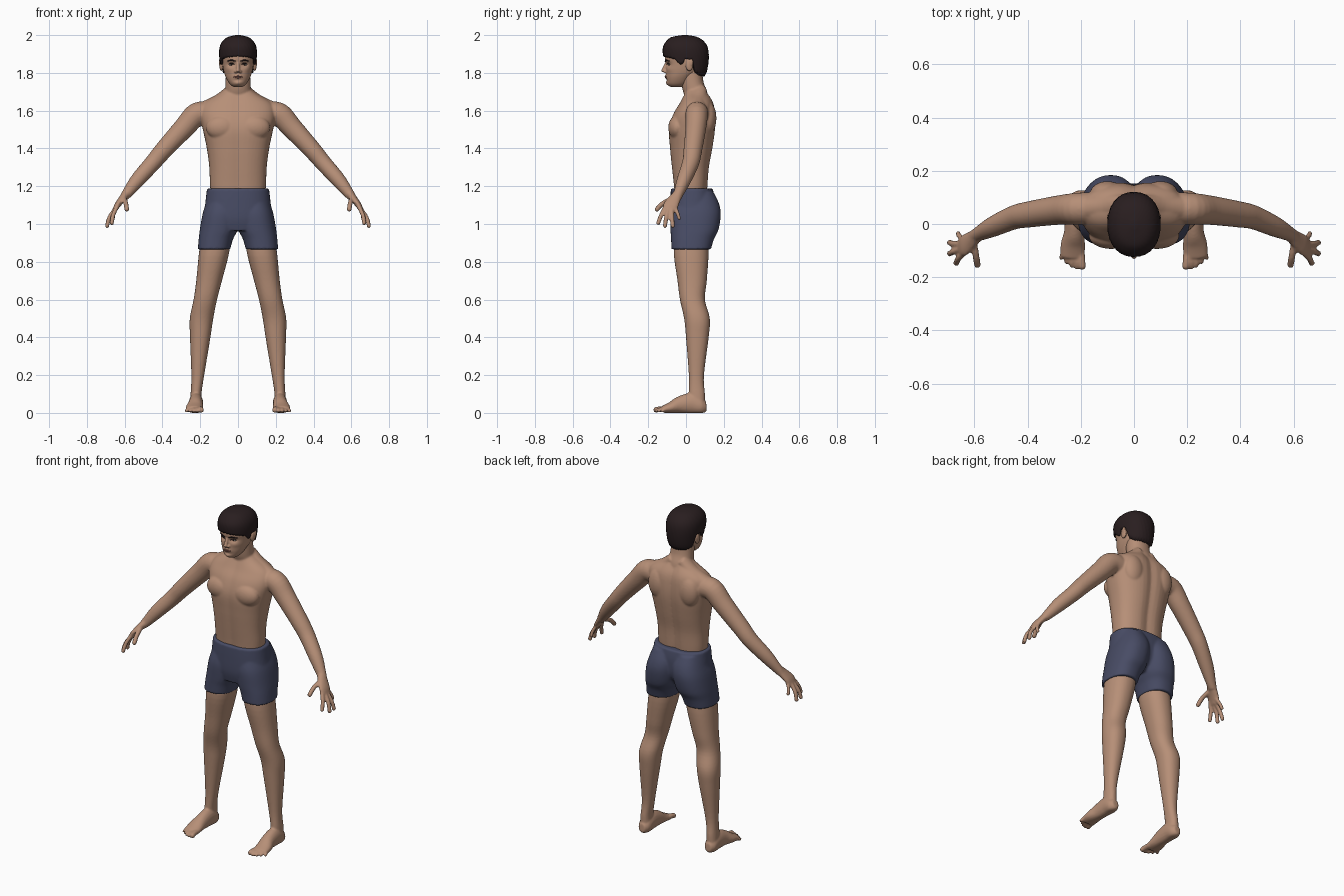
import bpy, bmesh
from math import sin, cos, pi, exp, copysign
from mathutils import Vector, Matrix
from mathutils.bvhtree import BVHTree

if "Cube" in bpy.data.objects:
    bpy.data.objects.remove(bpy.data.objects["Cube"], do_unlink=True)


def material(name, r, g, b):
    mat = bpy.data.materials.new(name)
    mat.use_nodes = True
    mat.diffuse_color = (r, g, b, 1)
    shader = next(n for n in mat.node_tree.nodes if n.type == 'BSDF_PRINCIPLED')
    shader.inputs["Base Color"].default_value = (r, g, b, 1)
    shader.inputs["Roughness"].default_value = .7
    return mat


skin_tone = material("skin", .47, .275, .185)
lip_tone = material("lips", .3, .13, .1)
shorts_blue = material("shorts_blue", .065, .072, .13)
hair_brown = material("hair_brown", .022, .013, .014)
eye_white = material("eye_white", .5, .45, .4)
iris_dark = material("iris_dark", .02, .012, .01)


def spline(rows, steps=5):
    """Smooth curve through rows of numbers."""
    rows = [Vector(r) for r in rows]
    ext = [rows[0]] + rows + [rows[-1]]
    out = []
    for a, b, c, d in zip(ext, ext[1:], ext[2:], ext[3:]):
        for k in range(steps):
            t = k / steps
            out.append(b + (c - a) * (t / 2) + (a * 2 - b * 5 + c * 4 - d) * (t * t / 2)
                       + (b * 3 - a - c * 3 + d) * (t ** 3 / 2))
    return out + [rows[-1]]


def loft(bm, rings):
    """Closed skin through equal rings of points."""
    vs = [[bm.verts.new(p) for p in ring] for ring in rings]
    for a, b in zip(vs, vs[1:]):
        for i in range(len(a)):
            bm.faces.new((a[i - 1], a[i], b[i], b[i - 1]))
    bm.faces.new(vs[0])
    bm.faces.new(vs[-1])
    return [v for ring in vs for v in ring]


def rounded(a, power):
    c, s = cos(a), sin(a)
    return copysign(abs(c) ** (2 / power), c), copysign(abs(s) ** (2 / power), s)


def layers(bm, rows, side=1, power=2.2, n=48):
    """Upright volume: rows of height, centre x, half width, front y, back y."""
    rings = []
    for z, cx, hx, y0, y1 in spline(rows):
        ring = []
        for i in range(n):
            c, s = rounded(2 * pi * i / n, power)
            ring.append((side * cx + hx * c, (y0 + y1) / 2 + (y1 - y0) / 2 * s, z))
        rings.append(ring)
    return loft(bm, rings)


def limb(bm, rows, ref, side=1, n=20):
    """Tube along a path: rows of x, y, z, radius along ref, radius across it."""
    pts = spline(rows)
    rings = []
    for i, p in enumerate(pts):
        along = (pts[min(i + 1, len(pts) - 1)] - pts[max(i - 1, 0)]).to_3d()
        along = Vector(along[:3]).normalized()
        u = Vector(ref)
        u = (u - along * u.dot(along)).normalized()
        v = along.cross(u)
        ring = []
        for k in range(n):
            a = 2 * pi * k / n
            q = Vector(p[:3]) + u * (p[3] * cos(a)) + v * (p[4] * sin(a))
            ring.append((side * q.x, q.y, q.z))
        rings.append(ring)
    return loft(bm, rings)


def ball(bm, centre, radii):
    bmesh.ops.create_uvsphere(bm, u_segments=24, v_segments=16, radius=1,
                              matrix=Matrix.LocRotScale(Vector(centre), None, Vector(radii)))


def digit(bm, points, r, side):
    """Finger or toe with a round tip."""
    limb(bm, [(*p, r, r) for p in points], (1, .2, 0), side, 12)
    x, y, z = points[-1]
    ball(bm, (side * x, y, z), (r, r, r))


def finish(bm, name, mat, voxel=0, smooth=3):
    bmesh.ops.recalc_face_normals(bm, faces=bm.faces)
    for f in bm.faces:
        f.smooth = True
    mesh = bpy.data.meshes.new(name)
    bm.to_mesh(mesh)
    bm.free()
    mesh.materials.append(mat)
    ob = bpy.data.objects.new(name, mesh)
    bpy.context.collection.objects.link(ob)
    if voxel:
        blend = ob.modifiers.new("blend", 'REMESH')
        blend.mode, blend.voxel_size, blend.use_smooth_shade = 'VOXEL', voxel, True
        relax = ob.modifiers.new("relax", 'SMOOTH')
        relax.factor, relax.iterations = .5, smooth
    return ob


# Body: torso with a groove down the spine and chest, then neck
body = bmesh.new()
for v in layers(body, [(1.12, 0, .14, -.06, .11), (1.2, 0, .148, -.066, .117), (1.3, 0, .152, -.077, .125),
                       (1.4, 0, .165, -.087, .143), (1.5, 0, .186, -.092, .157), (1.58, 0, .2, -.07, .157),
                       (1.64, 0, .18, -.035, .147), (1.69, 0, .1, -.01, .12), (1.72, 0, .06, 0, .1)], power=2.4):
    v.co.y -= copysign(.012 if v.co.y > .04 else .005, v.co.y - .04) * exp(-(v.co.x / .03) ** 2)
layers(body, [(1.64, 0, .08, .01, .125), (1.7, 0, .07, -.015, .112), (1.75, 0, .066, -.024, .093),
              (1.82, 0, .064, -.03, .085)])

for side in (1, -1):
    # Chest, shoulder blade and neck muscle
    ball(body, (side * .085, -.046, 1.51), (.085, .048, .065))
    ball(body, (side * .1, .115, 1.56), (.065, .046, .09))
    limb(body, [(.03, .07, 1.715, .04, .03), (.1, .066, 1.652, .045, .036), (.2, .058, 1.6, .045, .04)],
         (0, 1, 0), side)
    # Arm
    limb(body, [(.14, .06, 1.58, .06, .06), (.215, .057, 1.582, .06, .062), (.285, .052, 1.51, .055, .056),
                (.395, .036, 1.39, .049, .048), (.45, .025, 1.325, .045, .044), (.53, -.01, 1.235, .038, .039),
                (.585, -.038, 1.165, .027, .028), (.605, -.05, 1.14, .026, .022)], (0, 1, 0), side, 28)
    # Hand
    limb(body, [(.59, -.042, 1.16, .025, .024), (.615, -.062, 1.13, .034, .019),
                (.638, -.08, 1.1, .04, .016), (.652, -.088, 1.075, .036, .012)], (0, 1, 0), side)
    for points, r in (
            (((.635, -.105, 1.1), (.66, -.13, 1.05), (.668, -.147, 1.005)), .0115),
            (((.643, -.09, 1.09), (.68, -.105, 1.035), (.693, -.111, .99)), .0115),
            (((.643, -.076, 1.09), (.68, -.074, 1.035), (.693, -.07, .99)), .0115),
            (((.633, -.06, 1.1), (.656, -.046, 1.06), (.661, -.036, 1.03)), .01),
            (((.603, -.07, 1.135), (.594, -.122, 1.11), (.589, -.153, 1.078)), .013)):
        digit(body, points, r, side)
    # Leg
    layers(body, [(.97, .115, .07, -.04, .1), (.86, .125, .08, -.065, .119), (.7, .153, .068, -.045, .11),
                  (.6, .173, .062, -.032, .1), (.5, .193, .062, -.01, .126), (.4, .2, .054, 0, .12),
                  (.2, .213, .034, .015, .095), (.1, .222, .029, .015, .1), (.03, .222, .034, .02, .1)], side)
    # Foot with flat sole
    for v in limb(body, [(.222, .108, .035, .02, .025), (.222, .08, .035, .036, .042),
                         (.222, .03, .05, .038, .055), (.224, -.03, .043, .039, .046),
                         (.23, -.08, .028, .046, .03), (.231, -.125, .018, .046, .018)], (1, 0, 0), side):
        v.co.z = max(v.co.z, 0)
    for i, (tip, r) in enumerate(((-.158, .015), (-.162, .01), (-.155, .01), (-.143, .009), (-.127, .009))):
        x = .2 + .0165 * i
        digit(body, ((x, -.1, .02), (x - .002 + .001 * i, tip + .02, .02),
                     (x - .005 + .003 * i, tip, r + .001)), r, side)
finish(body, "body", skin_tone, .0058)

# Shorts: pelvis plus two legs that bulge behind
shorts = bmesh.new()
layers(shorts, [(1.188, 0, .164, -.08, .142), (1.12, 0, .172, -.083, .152), (1.03, 0, .18, -.083, .145),
                (.965, 0, .15, -.07, .1)], power=2.4)
for side in (1, -1):
    layers(shorts, [(1.17, .08, .07, -.05, .145), (1.11, .08, .09, -.07, .174), (1.05, .088, .1, -.083, .184),
                    (.97, .102, .1, -.082, .172), (.92, .117, .091, -.079, .148),
                    (.866, .127, .086, -.077, .132)], side, 2.3)
finish(shorts, "shorts", shorts_blue, .007)

# Head: lofted skull, face pushed in and out by soft dents
head = bmesh.new()
skull = layers(head, [(1.726, 0, .025, -.082, -.02), (1.742, 0, .045, -.098, .01), (1.775, 0, .064, -.104, .04),
                      (1.81, 0, .076, -.106, .08), (1.85, 0, .083, -.107, .097), (1.89, 0, .087, -.112, .105),
                      (1.93, 0, .085, -.108, .1), (1.965, 0, .06, -.08, .07), (1.98, 0, .02, -.03, .02)])
dents = (("eye", .035, 1.845, .019, .011, .013), ("brow", .03, 1.867, .03, .009, -.004),
         ("cheek", .05, 1.818, .02, .014, -.004), ("mouth", 0, 1.779, .022, .012, -.006),
         ("chin", 0, 1.745, .018, .012, -.008), ("lip_fold", 0, 1.762, .02, .006, .005))
for v in skull:
    if v.co.y < -.02:
        v.co.y += sum(push * exp(-((abs(v.co.x) - x) / sx) ** 2 - ((v.co.z - z) / sz) ** 2)
                      for _, x, z, sx, sz, push in dents)
face = BVHTree.FromBMesh(head)


def on_face(x, z, out=0):
    hit = face.ray_cast(Vector((x, -1, z)), Vector((0, 1, 0)))[0]
    return (x, hit.y - out, z)


# Nose and ears
limb(head, [(0, -.098, 1.862, .008, .008), (0, -.11, 1.835, .009, .01), (0, -.119, 1.814, .011, .01)], (1, 0, 0))
ball(head, (0, -.12, 1.813), (.011, .012, .01))
for side in (1, -1):
    ball(head, (side * .012, -.109, 1.807), (.009, .011, .008))
    ball(head, (side * .089, .018, 1.842), (.01, .02, .033))
    ball(head, (side * .096, .027, 1.855), (.006, .012, .02))
finish(head, "head", skin_tone, .0038)

# Eyes, lids and brows
whites, irises, brows = bmesh.new(), bmesh.new(), bmesh.new()
for side in (1, -1):
    ball(whites, on_face(side * .034, 1.844, -.001), (.013, .005, .0055))
    ball(irises, on_face(side * .034, 1.844, .003), (.005, .003, .005))
    limb(brows, [(*on_face(side * x, z, .002), .002, .002)
                 for x, z in ((.02, 1.845), (.034, 1.851), (.049, 1.845))], (0, 1, 0), n=8)
    limb(brows, [(*on_face(side * x, z), .004, r)
                 for x, z, r in ((.014, 1.861, .003), (.034, 1.867, .004), (.056, 1.862, .002))], (0, 1, 0), n=10)
finish(whites, "eye_whites", eye_white)
finish(irises, "irises", iris_dark)
finish(brows, "brows_and_lashes", hair_brown)

# Lips
lips = bmesh.new()
for z, thick, corner in ((1.782, .0035, -.002), (1.775, .004, .003)):
    limb(lips, [(*on_face(x, z + (corner if x else 0)), .003, thick if x == 0 else .0015)
                for x in (-.022, 0, .022)], (0, 1, 0), n=10)
finish(lips, "lips", lip_tone)

# Hair: cap whose rim drops at the sideburns and nape
cap = spline([(1.77, .075, -.09, .09), (1.8, .088, -.105, .108), (1.85, .095, -.112, .118),
              (1.9, .1, -.122, .12), (1.94, .096, -.121, .113), (1.97, .08, -.102, .092),
              (1.99, .053, -.075, .06), (2, .012, -.02, .01)])
rim = ((0, 1.888), (.7, 1.882), (1.1, 1.872), (1.25, 1.848), (1.42, 1.845), (1.5, 1.874),
       (1.85, 1.868), (2, 1.805), (2.4, 1.787), (3.2, 1.783))


def between(table, key):
    for a, b in zip(table, table[1:]):
        if key <= b[0]:
            return Vector(a).lerp(Vector(b), (key - a[0]) / (b[0] - a[0]))
    return Vector(table[-1])


hair = bmesh.new()
rings, around, rows = [], 96, 18
for k in range(-1, rows):
    ring = []
    for i in range(around):
        a = 2 * pi * i / around
        from_front = abs((a + pi / 2 + pi) % (2 * pi) - pi)
        low = between(rim, from_front)[1] + .002 * sin(i * 2.3)
        z = low + (2 - low) * sin(max(k, 0) / (rows - 1) * pi / 2)
        _, hx, y0, y1 = between(cap, z)
        c, s = rounded(a, 2.2)
        fit = .85 if k < 0 else 1 + .008 * sin(i * 1.9 + k * 1.3)
        ring.append((fit * hx * c, fit * ((y0 + y1) / 2 + (y1 - y0) / 2 * s), z))
    rings.append(ring)
loft(hair, rings)
finish(hair, "hair", hair_brown)
